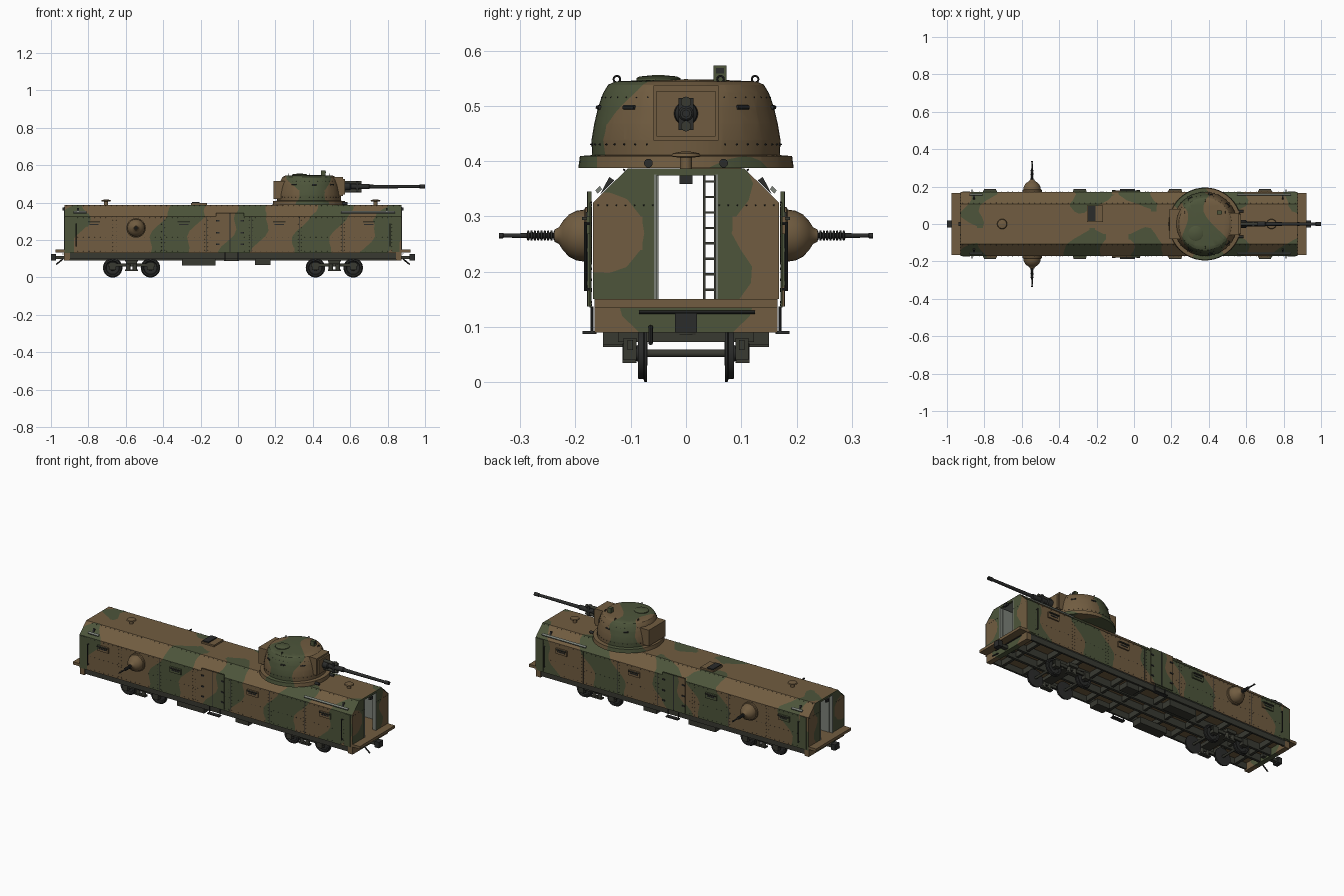
import bpy, bmesh, math
from math import sin, cos, pi
from mathutils import Vector

if "Cube" in bpy.data.objects:
    bpy.data.objects.remove(bpy.data.objects["Cube"])

def material(name, r, g, b):
    m = bpy.data.materials.new(name)
    m.diffuse_color = (r, g, b, 1)
    m.use_nodes = True
    m.node_tree.nodes["Principled BSDF"].inputs["Base Color"].default_value = m.diffuse_color
    return m

BROWN = material("camo brown", .165, .108, .052)
GREEN = material("camo green", .074, .091, .043)
DARK = material("chassis dark", .040, .041, .031)
GUN = material("gun metal", .024, .025, .024)
GREY = material("interior grey", .20, .22, .19)
CX = -.027                                  # middle of the wagon body

# ---------- helpers ----------
def finish(name, bm, mat, smooth=False):
    bmesh.ops.recalc_face_normals(bm, faces=bm.faces[:])
    me = bpy.data.meshes.new(name)
    bm.to_mesh(me); bm.free()
    me.materials.append(mat)
    if smooth:
        me.polygons.foreach_set("use_smooth", [True] * len(me.polygons))
        me.set_sharp_from_angle(angle=math.radians(32))
    ob = bpy.data.objects.new(name, me)
    bpy.context.collection.objects.link(ob)
    return ob

def box(name, x, y, z, mat):
    bm = bmesh.new()
    bmesh.ops.create_cube(bm, size=1)
    for v in bm.verts:
        v.co = [a[0] + (c + .5) * (a[1] - a[0]) for a, c in zip((x, y, z), v.co)]
    return finish(name, bm, mat)

def span(s, a, b):                          # mirrored interval
    return (min(s * a, s * b), max(s * a, s * b))

def end(s, a, b):                           # interval at one wagon end
    return tuple(sorted((CX + s * a, CX + s * b)))

def prism(name, yz, x, mat, caps=True):     # y-z outline pushed along x
    bm = bmesh.new()
    a, b = [[bm.verts.new((k, *p)) for p in yz] for k in x]
    n = len(yz)
    for i in range(n):
        bm.faces.new((a[i], a[(i + 1) % n], b[(i + 1) % n], b[i]))
    if caps:
        bm.faces.new(a); bm.faces.new(b)
    return finish(name, bm, mat)

def lathe(name, profile, origin, axis, mat, seg=24):   # profile of (radius, height)
    bm = bmesh.new()
    q = Vector((0, 0, 1)).rotation_difference(Vector(axis))
    rings = []
    for r, h in profile:
        rings.append([bm.verts.new(Vector(origin) + q @ Vector(
            (r * cos(2 * pi * i / seg), r * sin(2 * pi * i / seg), h))) for i in range(seg)])
    for a, b in zip(rings, rings[1:]):
        for i in range(seg):
            bm.faces.new((a[i], a[(i + 1) % seg], b[(i + 1) % seg], b[i]))
    bm.faces.new(rings[0]); bm.faces.new(rings[-1])
    return finish(name, bm, mat, True)

def rod(name, p, q, r, mat, seg=12):
    d = Vector(q) - Vector(p)
    return lathe(name, [(r, 0), (r, d.length)], p, d, mat, seg)

# ---------- camouflage: slice mesh, cut along the field's zero line, colour each side ----------
BANDS = [(-.88, .07), (-.31, .10), (.02, .085), (.44, .10), (.82, .075)]

def side_field(p):
    roof = max(0, .16 - abs(p.y)) * .55
    def band(c, w):
        wave = .025 * sin(32 * p.z + 9 * c) + .035 * sin(30 * p.y + 11 * c)
        return w - roof * (1 + .8 * sin(25 * p.y + 17 * c)) - abs(p.x - c - .45 * (p.z - .25) - wave)
    return max(band(c, w) for c, w in BANDS)

def turret_field(p):
    return sin(19 * p.x + 6 * p.y + 1.2) + .8 * sin(17 * p.y - 14 * p.z + 5) + .5 * sin(38 * p.z) - .35

def end_field(p):
    blob = ((p.y + .15) / .075) ** 2 + ((p.z - .27) / .075) ** 2 - 1
    return min(blob, .6 - abs(p.y - .02 * sin(40 * p.z)) / .17 if p.y > 0 else 1)

def beam_field(p):
    return .1 + .02 * sin(60 * p.z) - abs(p.y)

def camo(ob, field, step=.03):
    bm = bmesh.new(); bm.from_mesh(ob.data)
    for ax in range(3):
        vals = [v.co[ax] for v in bm.verts]
        n = int((max(vals) - min(vals)) / step)
        for i in range(1, n + 1):
            co = Vector(); co[ax] = min(vals) + i * step - .0007
            no = Vector(); no[ax] = 1
            bmesh.ops.bisect_plane(bm, geom=bm.verts[:] + bm.edges[:] + bm.faces[:],
                                   dist=1e-5, plane_co=co, plane_no=no)
    cuts = []
    for e in bm.edges[:]:
        a, b = e.verts
        fa, fb = field(a.co), field(b.co)
        if fa * fb < 0:
            cuts.append(bmesh.utils.edge_split(e, a, min(.98, max(.02, fa / (fa - fb))))[1])
    if cuts:
        bmesh.ops.connect_verts(bm, verts=cuts)
    for f in bm.faces:
        f.material_index = int(field(f.calc_center_median()) > 0)
    bm.to_mesh(ob.data); bm.free()
    ob.data.materials.append(GREEN)
    return ob

# ---------- armoured body ----------
def arch(t0, t1):
    half = [(.172, .13), (.172, .327), (.107, .388)]
    def line(t):
        r = [(y - t, z - t * .9 * (z > .2)) for y, z in half]
        return r + [(-y, z) for y, z in reversed(r)]
    return line(t0) + line(t1)[::-1]
camo(prism("body_shell", arch(0, .004), (CX - .901, CX + .901), BROWN, False), side_field)
prism("body_lining", arch(.0045, .009), (CX - .897, CX + .897), GREY, False)
camo(box("floor", (CX - .949, CX + .949), (-.166, .166), (.134, .15), BROWN), lambda p: -1, 5)
for s in (-1, 1):
    xe = end(s, .888, .9015)
    for k in (-1, 1):
        pts = [(.055, .15), (.168, .15), (.168, .325), (.106, .386), (.055, .386)]
        camo(prism("end_wall", [(k * y, z) for y, z in pts], xe, BROWN), end_field)
        box("door_frame", end(s, .88, .904), span(k, .053, .058), (.15, .376), GREY)
        camo(box("corner_strip", end(s, .85, .89), span(k, .172, .175), (.135, .325), BROWN), lambda p: 1, 5)
        rod("grab_rail", (CX + s * .84, k * .182, .165), (CX + s * .84, k * .182, .29), .003, GUN, 8)
        for z in (.168, .287):
            rod("grab_rail_mount", (CX + s * .84, k * .17, z), (CX + s * .84, k * .182, z), .003, GUN, 6)
    camo(box("lintel", xe, (-.055, .055), (.374, .386), BROWN), end_field)
    box("lamp", end(s, .9, .912), (-.012, .012), (.358, .374), GUN)
    box("open_door", end(s, .80, .885), (-.055, -.050), (.15, .374), GREY)
    camo(box("buffer_beam", end(s, .872, .902), (-.166, .166), (.09, .134), BROWN), beam_field)
    # coupler
    box("coupler_shank", end(s, .85, .95), (-.011, .011), (.098, .116), DARK)
    box("coupler_knuckle", end(s, .945, .973), (-.02, .02), (.09, .125), GUN)
    rod("uncoupling_rod", (CX + s * .908, -.085, .126), (CX + s * .908, .125, .126), .003, GUN, 8)
    rod("uncoupling_lever", (CX + s * .908, -.064, .1), (CX + s * .945, -.064, .07), .004, GUN, 8)

# ---------- side fittings ----------
rivet_spots = []
for k in (-1, 1):
    for i, x in enumerate((-.117, -.041)):
        camo(box("side_door", (x, x + .073), span(k, .171, .178), (.137, .345), BROWN), side_field)
        for z in (.175, .235, .30):
            box("door_hinge", (x + .055 * i, x + .018 + .055 * i), span(k, .177, .182), (z, z + .008), GUN)
    box("door_seam", (-.0445, -.0405), span(k, .171, .179), (.137, .345), GUN)
    for x in (-.77, -.29, .22, .70):
        camo(box("visor_plate", (x - .037, x + .037), span(k, .171, .180), (.268, .3), BROWN), side_field)
        box("visor_slot", (x - .025, x + .025), span(k, .179, .182), (.28, .286), GUN)
        box("visor_hood", (x - .033, x + .033), span(k, .171, .188), (.293, .299), DARK)
    for x in (-.89, -.66, -.40, -.17, .07, .33, .56, .83):
        box("panel_seam", (x - .001, x + .001), span(k, .171, .1728), (.135, .326), GUN)
        rivet_spots += [((x + d, k * .172, .145 + .02 * i), (0, k, 0)) for i in range(10) for d in (-.009, .009)]
    for n, z in ((61, .32), (61, .215), (61, .14)):
        rivet_spots += [((-.915 + 1.776 * i / (n - 1), k * .172, z), (0, k, 0)) for i in range(n)]
    rivet_spots += [((-.915 + 1.776 * i / 60, k * .112, .384), (0, k * .7, .7)) for i in range(61)]
    for s in (-1, 1):
        rivet_spots += [((CX + s * .9015, k * (.06 + .0165 * i), .32), (s, 0, 0)) for i in range(7)]
        rivet_spots += [((CX + s * .902, k * .018 * i, .142), (s, 0, 0)) for i in range(10)]
    # rails on the sloped roof edge
    for x0, x1 in ((.55, .84), (-.88, -.81)):
        prism("roof_rail", [(k * .152, .349), (k * .160, .341), (k * .164, .347), (k * .156, .355)], (x0, x1), GREY)
    for x in (-.86, .79):
        prism("roof_bracket", [(k * .155, .34), (k * .13, .365), (k * .139, .371)], (x, x + .01), GUN)
    # ball machine gun
    lathe("ball_mount", [(.052, 0), (.052, .012), (.047, .014), (.045, .028), (.038, .042), (.026, .053),
                         (.015, .060), (.011, .068)], (-.545, k * .17, .265), (0, k, 0), BROWN, 28)
    fins = [(r, .235 + .006 * i + d) for i in range(9) for r, d in ((.005, 0), (.009, .001), (.009, .004), (.005, .005))]
    lathe("machine_gun", fins + [(.0045, .29), (.0035, .33), (.005, .331), (.005, .338)],
          (-.545, 0, .265), (0, k, 0), GUN, 12)
    # boarding step
    box("step", (-.075, .005), span(k, .162, .187), (.087, .092), GUN)
    for x in (-.07, 0):
        rod("step_hanger", (x, k * .17, .09), (x, k * .17, .137), .003, GUN, 8)

bm = bmesh.new()
for p, n in rivet_spots:
    m = Vector((0, 0, 1)).rotation_difference(Vector(n)).to_matrix().to_4x4()
    m.translation = Vector(p)
    bmesh.ops.create_cone(bm, cap_ends=True, segments=6, radius1=.0022, radius2=.001, depth=.004, matrix=m)
finish("rivets", bm, GUN)

# ---------- roof fittings ----------
for x in (-.705, .735):
    lathe("roof_vent", [(.011, 0), (.011, .02), (.027, .022), (.024, .028), (.008, .031)], (x, 0, .386), (0, 0, 1), BROWN)
box("roof_hatch", (-.25, -.165), (.01, .10), (.386, .398), BROWN)
box("roof_hatch_lid", (-.245, -.205), (.015, .095), (.397, .404), GUN)

# ---------- turret ----------
TX = .38
camo(lathe("turret_ring", [(.18, 0), (.195, 0), (.192, .022), (.165, .024)], (TX, 0, .387), (0, 0, 1), BROWN, 48), turret_field)
camo(lathe("turret", [(.17, 0), (.171, .03), (.166, .06), (.159, .09), (.15, .115), (.141, .130), (.128, .136),
                      (.06, .139), (.002, .14)], (TX, 0, .408), (0, 0, 1), BROWN, 48), turret_field)
camo(box("turret_bustle", (.19, .30), (-.08, .08), (.42, .515), BROWN), turret_field)
camo(box("mantlet_frame", (.47, .562), (-.059, .059), (.437, .537), BROWN), turret_field)
box("mantlet", (.5, .572), (-.053, .053), (.444, .527), BROWN)
lathe("cupola", [(.040, 0), (.040, .005), (.034, .008), (.003, .011)], (.33, -.05, .545), (0, 0, 1), GREEN, 28)
box("periscope", (.445, .468), (.05, .073), (.54, .573), GREEN)
box("periscope_glass", (.467, .47), (.054, .069), (.558, .568), GUN)
for a in (30, 90, 150, 270):
    x, y = TX + .125 * cos(math.radians(a)), .125 * sin(math.radians(a))
    bpy.ops.mesh.primitive_torus_add(location=(x, y, .548), rotation=(pi / 2, 0, pi / 2), major_radius=.006,
                                     minor_radius=.0018, major_segments=14, minor_segments=6)
    bpy.context.object.name = "lifting_ring"
    bpy.context.object.data.materials.append(GUN)
for a in range(40, 330, 40):
    c, n = math.radians(a), Vector((cos(math.radians(a)), sin(math.radians(a)), 0))
    t = Vector((-n.y, n.x, 0)) * .013
    p = Vector((TX, 0, .497)) + n * .160
    rod("vision_slot", p - t, p + t, .004, GUN, 6)
bm = bmesh.new()
for r, z, num in ((.1705, .43, 44), (.151, .515, 40)):
    for i in range(num):
        a = 2 * pi * i / num
        if cos(a) < .93:
            n = Vector((cos(a), sin(a), 0))
            m = Vector((0, 0, 1)).rotation_difference(n).to_matrix().to_4x4()
            m.translation = Vector((TX, 0, z)) + n * r
            bmesh.ops.create_cone(bm, cap_ends=True, segments=6, radius1=.0025, radius2=.001, depth=.006, matrix=m)
finish("turret_rivets", bm, GUN)
for y in (-.068, .068):
    rod("ring_lamp", (.56, y, .396), (.585, y, .396), .008, GUN, 14)
# main gun with recoil cylinders above and below
lathe("gun_barrel", [(.022, .57), (.02, .6), (.014, .605), (.014, .70), (.010, .705), (.008, .97), (.0105, .972),
                     (.0105, 1.0), (.006, 1.0), (.006, .98)], (0, 0, .486), (1, 0, 0), GUN, 20)
for z in (.463, .507):
    rod("recoil_cylinder", (.56, 0, z), (.66, 0, z), .0095, DARK, 16)
box("gun_clamp", (.63, .645), (-.014, .014), (.456, .514), GUN)

# ---------- interior ladder ----------
for y in (.033, .053):
    box("ladder_rail", (.30, .306), (y - .002, y + .002), (.15, .38), DARK)
for i in range(8):
    box("ladder_rung", (.30, .306), (.033, .053), (.165 + .028 * i, .169 + .028 * i), DARK)

# ---------- underframe ----------
for k in (-1, 1):
    box("side_sill", (CX - .88, CX + .88), span(k, .152, .163), (.098, .134), DARK)
    box("centre_sill", (CX - .88, CX + .88), span(k, .035, .05), (.092, .134), DARK)
    box("battery_box", (-.30, -.12), span(k, .09, .15), (.063, .1), DARK)
    box("tool_box", (.09, .175), span(k, .09, .15), (.068, .1), DARK)
for i in range(12):
    x = CX - .8 + 1.6 * i / 11
    box("cross_member", (x - .008, x + .008), (-.155, .155), (.102, .134), DARK)

# ---------- bogies ----------
for bx in (-.569, .515):
    box("bolster", (bx - .03, bx + .03), (-.123, .123), (.072, .092), DARK)
    lathe("bogie_pivot", [(.035, 0), (.035, .03)], (bx, 0, .085), (0, 0, 1), DARK, 20)
    for k in (-1, 1):
        box("bogie_side_frame", (bx - .125, bx + .125), span(k, .096, .106), (.058, .076), DARK)
        for d in (-.018, .018):
            lathe("bogie_spring", [(.012, 0), (.012, .03)], (bx + d, k * .103, .04), (0, 0, 1), DARK, 12)
        box("spring_plank", (bx - .035, bx + .035), span(k, .09, .115), (.034, .042), DARK)
    for wx in (bx - .101, bx + .101):
        rod("axle", (wx, -.1, .052), (wx, .1, .052), .007, DARK)
        for k in (-1, 1):
            lathe("wheel", [(.018, -.001), (.052, 0), (.052, .004), (.047, .006), (.046, .016), (.038, .016),
                            (.034, .010), (.016, .010), (.014, .020)], (wx, k * .071, .052), (0, k, 0), GUN, 32)
            box("axle_box", (wx - .018, wx + .018), span(k, .09, .113), (.04, .08), DARK)
